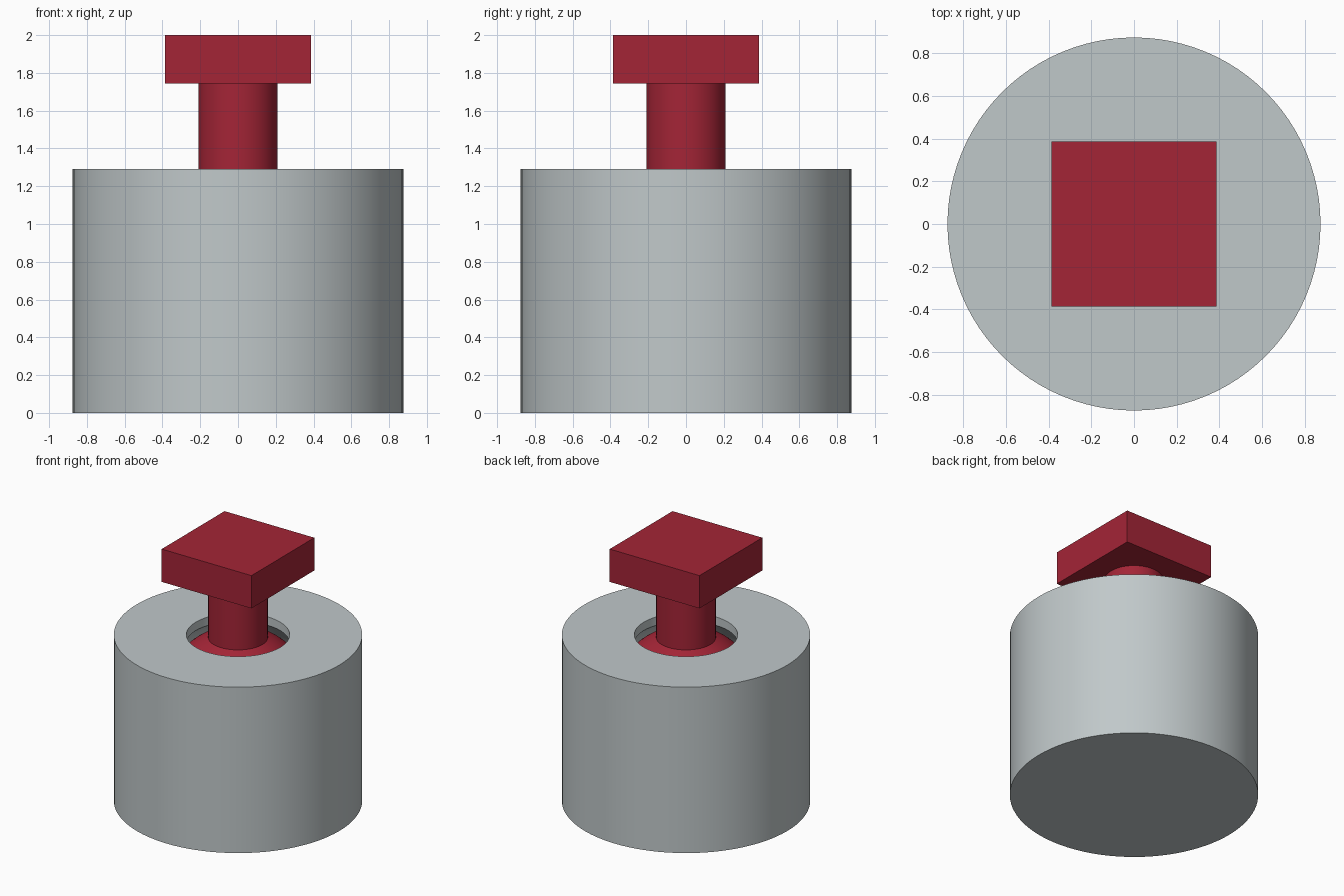
import bpy, math

if "Cube" in bpy.data.objects:
    bpy.data.objects.remove(bpy.data.objects["Cube"])

SEG = 96
R_OUT, H = 0.875, 1.29        # housing
R_HOLE, R_CAV = 0.364, 0.572  # mouth and spherical cavity
R_BALL, ZC = 0.53, 0.783      # ball and its centre height
R_STEM, Z_PLATE, HALF = 0.21, 1.745, 0.386


def material(name, rgb):
    m = bpy.data.materials.new(name)
    m.diffuse_color = (*rgb, 1)
    m.use_nodes = True
    m.node_tree.nodes["Principled BSDF"].inputs["Base Color"].default_value = m.diffuse_color
    return m


grey = material("light grey", (0.53, 0.58, 0.59))
red = material("dark red", (0.37, 0.018, 0.037))


def arc(radius, a0, a1, n):
    """Points (r, z) on the circle about the ball centre, angles from straight up."""
    pts = []
    for i in range(n + 1):
        a = a0 + (a1 - a0) * i / n
        pts.append((radius * math.sin(a), ZC + radius * math.cos(a)))
    return pts


def lathe(name, profile, mat):
    """Revolve an (r, z) profile around z; points on the axis become poles."""
    verts, rings, faces = [], [], []
    for r, z in profile:
        n = 1 if r < 1e-5 else SEG
        rings.append(list(range(len(verts), len(verts) + n)))
        for k in range(n):
            t = 2 * math.pi * k / SEG
            verts.append((r * math.cos(t), r * math.sin(t), z))
    for a, b in zip(rings, rings[1:]):
        for k in range(SEG):
            j = (k + 1) % SEG
            quad = [a[k % len(a)], a[j % len(a)], b[j % len(b)], b[k % len(b)]]
            faces.append(list(dict.fromkeys(quad)))
    me = bpy.data.meshes.new(name)
    me.from_pydata(verts, [], faces)
    me.materials.append(mat)
    ob = bpy.data.objects.new(name, me)
    bpy.context.collection.objects.link(ob)
    bpy.ops.object.select_all(action='DESELECT')
    ob.select_set(True)
    bpy.context.view_layer.objects.active = ob
    bpy.ops.object.shade_smooth_by_angle(angle=math.radians(30))
    return ob


# Housing: solid cylinder with a short round mouth opening into a spherical cavity
mouth = math.asin(R_HOLE / R_CAV)
lathe("socket_housing",
      [(0, 0), (R_OUT, 0), (R_OUT, H), (R_HOLE, H)] + arc(R_CAV, mouth, math.pi, 32),
      grey)

# Ball and stem turned as one piece
neck = math.asin(R_STEM / R_BALL)
lathe("ball_and_stem",
      arc(R_BALL, math.pi, neck, 32) + [(R_STEM, Z_PLATE)],
      red)

# Square mounting plate on the stem
bpy.ops.mesh.primitive_cube_add(size=1, location=(0, 0, (Z_PLATE + 2) / 2))
plate = bpy.context.object
plate.name = "mounting_plate"
plate.scale = (2 * HALF, 2 * HALF, 2 - Z_PLATE)
bpy.ops.object.transform_apply(location=False, rotation=False, scale=True)
plate.data.materials.append(red)
